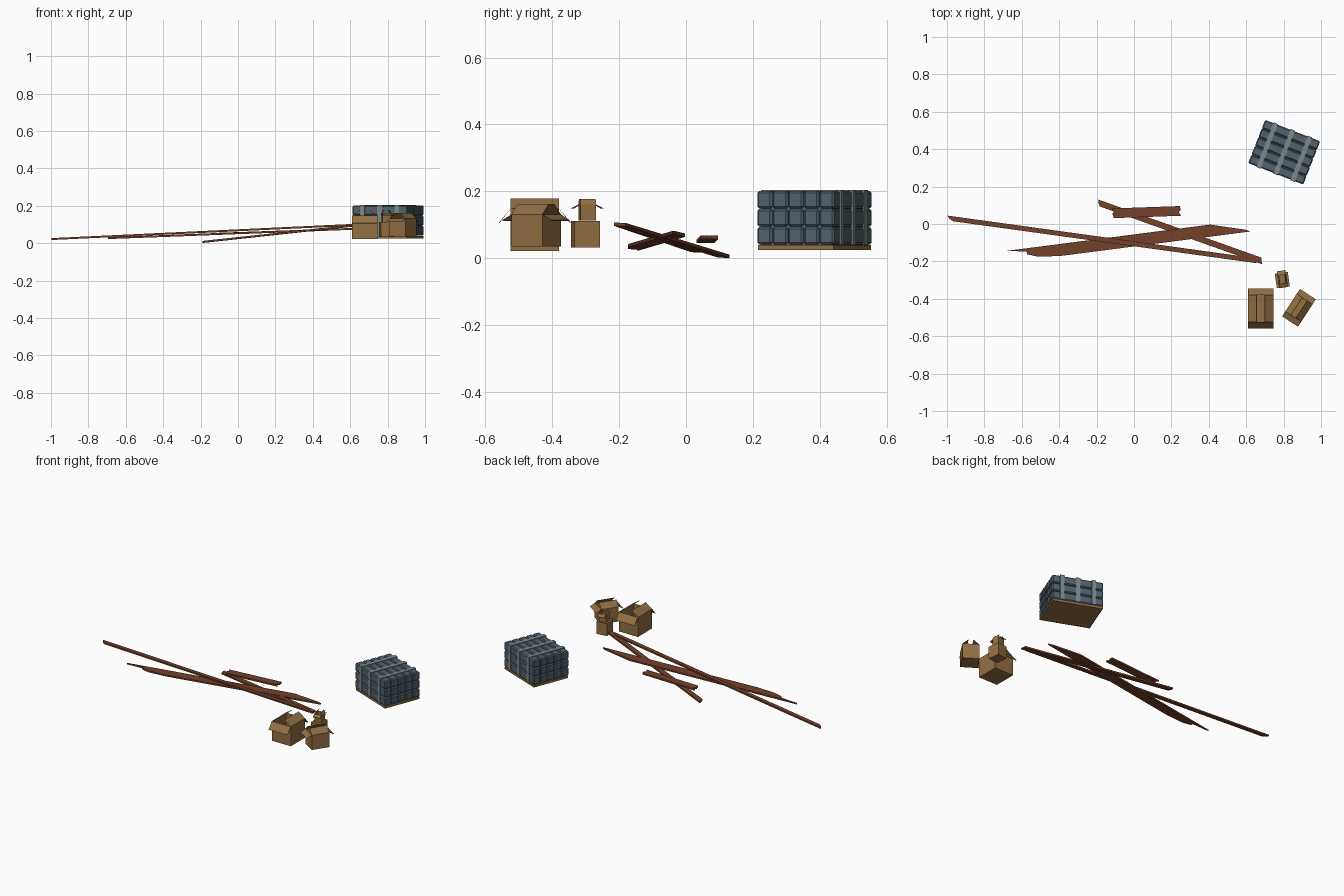
import bpy, bmesh, math
from mathutils import Vector, Matrix

old = bpy.data.objects.get("Cube")
if old:
    bpy.data.objects.remove(old, do_unlink=True)


def material(name, rgb):
    m = bpy.data.materials.new(name)
    m.use_nodes = True
    m.diffuse_color = (*rgb, 1)
    m.node_tree.nodes["Principled BSDF"].inputs["Base Color"].default_value = (*rgb, 1)
    return m


CARD = material("cardboard", (0.29, 0.16, 0.055))
WOOD = material("red brown wood", (0.17, 0.052, 0.022))
BLUE = material("slate blue", (0.085, 0.12, 0.155))
STRAP = material("pale strap", (0.2, 0.25, 0.25))


def finish(name, bm, mat, matrix):
    bmesh.ops.recalc_face_normals(bm, faces=bm.faces)
    me = bpy.data.meshes.new(name)
    bm.to_mesh(me)
    bm.free()
    me.materials.append(mat)
    ob = bpy.data.objects.new(name, me)
    ob.matrix_world = matrix
    bpy.context.collection.objects.link(ob)
    return ob


def add_block(bm, centre, size):
    bmesh.ops.create_cube(bm, size=1, matrix=Matrix.Translation(centre) @ Matrix.Diagonal((*size, 1)))


def placed(x, y, z, degrees):
    return Matrix.Translation((x, y, z)) @ Matrix.Rotation(math.radians(degrees), 4, "Z")


# Planks: an outline with splintered ends, extruded along a sloping line
def plank(name, start, end, width, outline, thick=0.01):
    a, b = Vector(start), Vector(end)
    u = (b - a).normalized()
    v = Vector((0, 0, 1)).cross(u).normalized()
    w = u.cross(v)
    m = Matrix((u, v, w)).transposed().to_4x4()
    m.translation = a
    bm = bmesh.new()
    length = (b - a).length
    face = bm.faces.new([bm.verts.new((p * length, q * width, -thick / 2)) for p, q in outline])
    up = bmesh.ops.extrude_face_region(bm, geom=[face])
    bmesh.ops.translate(bm, vec=(0, 0, thick),
                        verts=[g for g in up["geom"] if isinstance(g, bmesh.types.BMVert)])
    finish(name, bm, WOOD, m)


thin = [(0, 0.5), (0.005, 0), (0.02, -0.5), (1, -0.5), (0.99, 0), (0.985, 0.5)]
short = [(0, 0.5), (0.04, 0.2), (0.01, 0), (0.03, -0.5), (1, -0.5), (0.97, -0.1), (1, 0.1), (0.99, 0.5)]
wide = [(0, 0.5), (0.09, 0.25), (0.09, 0), (0.13, -0.3), (0.22, -0.5), (1, -0.5), (0.98, -0.3), (0.84, 0.5)]
plank("long_plank", (-0.998, 0.032, 0.022), (0.66, -0.197, 0.1), 0.026, thin)
plank("crossing_plank", (-0.195, 0.115, 0.006), (0.69, -0.2, 0.102), 0.032, thin)
plank("wide_plank", (-0.69, -0.177, 0.027), (0.62, -0.008, 0.077), 0.064, wide)
plank("short_plank", (-0.12, 0.057, 0.05), (0.25, 0.07, 0.063), 0.052, short)


# Cartons: open shell, two flaps spread outward, two flaps leaning inward
def carton(name, matrix, size, spread, lean):
    sx, sy, h = size[0] / 2, size[1] / 2, size[2]
    bm = bmesh.new()
    corners = [(-sx, -sy), (sx, -sy), (sx, sy), (-sx, sy)]
    low = [bm.verts.new((x, y, 0)) for x, y in corners]
    top = [bm.verts.new((x, y, h)) for x, y in corners]
    bm.faces.new(low)
    for i in range(4):
        j = (i + 1) % 4
        bm.faces.new((low[i], low[j], top[j], top[i]))
    bmesh.ops.recalc_face_normals(bm, faces=bm.faces)
    for i in range(4):
        p, q = top[i], top[(i + 1) % 4]
        out = ((p.co + q.co) / 2 * Vector((1, 1, 0))).normalized()
        offset, rise = spread if i % 2 == 0 else lean
        step = out * offset + Vector((0, 0, rise))
        bm.faces.new((p, q, bm.verts.new(q.co + step), bm.verts.new(p.co + step)))
    ob = finish(name, bm, CARD, matrix)
    mod = ob.modifiers.new("card thickness", "SOLIDIFY")
    mod.thickness = 0.002
    mod.offset = 0


carton("large_carton", placed(0.678, -0.452, 0.022, 0), (0.135, 0.145, 0.126), (0.034, -0.042), (-0.046, 0.03))
carton("medium_carton", placed(0.882, -0.448, 0.036, -33), (0.1, 0.11, 0.095), (0.032, -0.018), (-0.035, 0.03))
carton("small_carton", placed(0.793, -0.295, 0.113, 8), (0.046, 0.046, 0.048), (0.022, -0.012), (-0.008, 0.016))
bm = bmesh.new()
add_block(bm, (0, 0, 0.04), (0.07, 0.078, 0.08))
finish("closed_carton", bm, CARD, placed(0.793, -0.3, 0.032, 8))

# Strapped load on a base board
LOAD = placed(0.803, 0.384, 0, -21.3)
W, D = 0.318, 0.25
bm = bmesh.new()
add_block(bm, (0, 0, 0.032), (W - 0.008, D - 0.008, 0.014))
finish("load_base", bm, CARD, LOAD)

bm = bmesh.new()
add_block(bm, (0, 0, 0.118), (W - 0.02, D - 0.02, 0.156))
finish("load_core", bm, BLUE, LOAD)

cuts = [-W / 2, -0.098, 0, 0.098, W / 2]
bm = bmesh.new()
for layer in range(3):
    for row in range(5):
        for x0, x1 in zip(cuts, cuts[1:]):
            y = (row - 2) * D / 5
            add_block(bm, ((x0 + x1) / 2, y, 0.067 + layer * 0.054), (x1 - x0 - 0.002, D / 5 - 0.002, 0.052))
bags = finish("stacked_bags", bm, BLUE, LOAD)
soft = bags.modifiers.new("soft edges", "BEVEL")
soft.width = 0.006
soft.segments = 1

# Three straps over the load
bm = bmesh.new()
for x in cuts[1:4]:
    add_block(bm, (x, 0, 0.2015), (0.026, D + 0.006, 0.006))
    for side in (-1, 1):
        add_block(bm, (x, side * (D / 2 + 0.0005), 0.121), (0.026, 0.005, 0.16))
finish("straps", bm, STRAP, LOAD)
